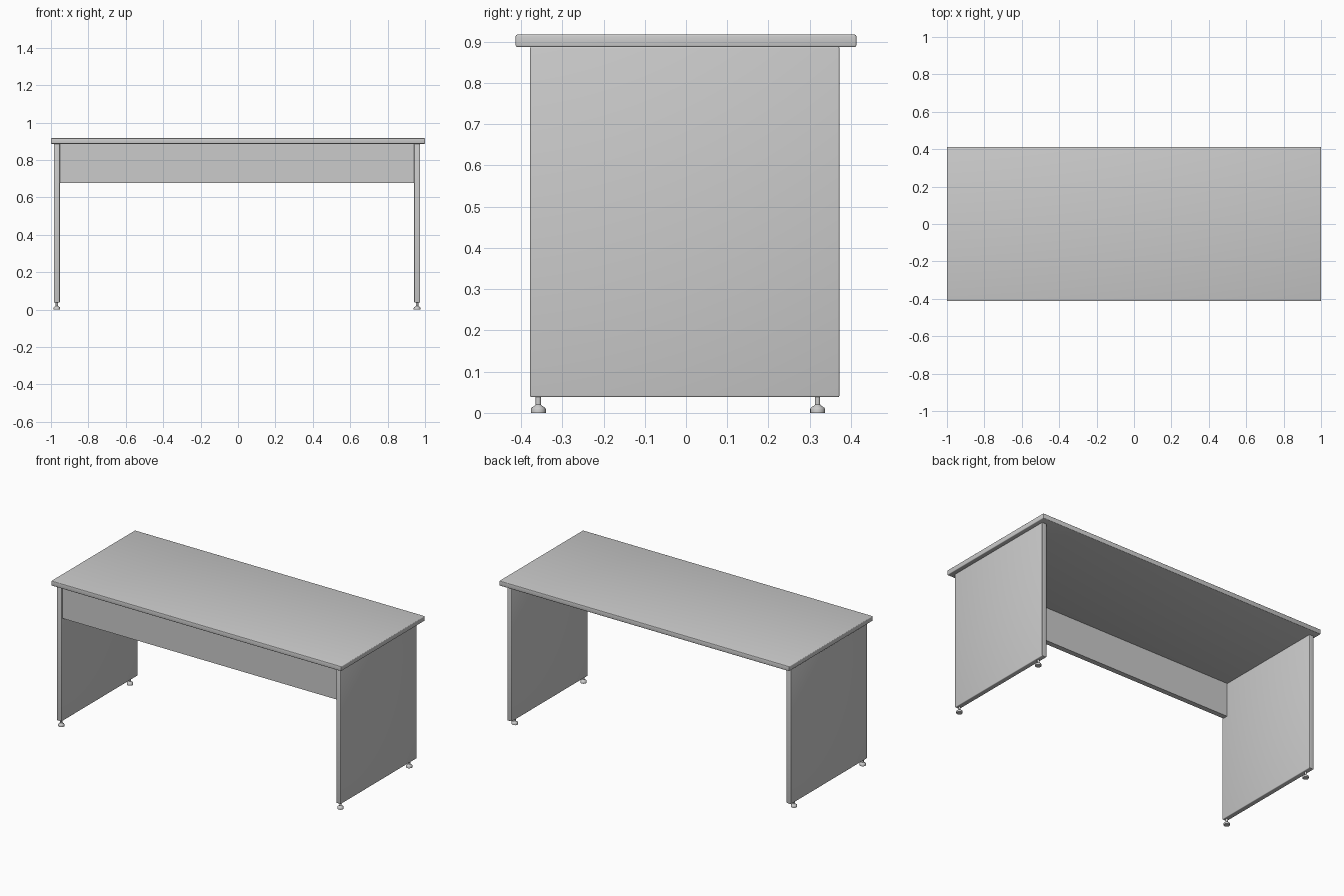
import bpy, bmesh, math

if "Cube" in bpy.data.objects:
    bpy.data.objects.remove(bpy.data.objects["Cube"])

def finish(name, bm):
    me = bpy.data.meshes.new(name)
    bm.to_mesh(me)
    bm.free()
    ob = bpy.data.objects.new(name, me)
    bpy.context.collection.objects.link(ob)
    bpy.ops.object.select_all(action='DESELECT')
    ob.select_set(True)
    bpy.context.view_layer.objects.active = ob
    bpy.ops.object.shade_smooth_by_angle(angle=math.radians(35))
    return ob

def board(name, x, y, z, bevel=0.0):
    """Box from (min, max) ranges with softly rounded edges."""
    bm = bmesh.new()
    bmesh.ops.create_cube(bm, size=1)
    for v in bm.verts:
        v.co = [r[0] if c < 0 else r[1] for c, r in zip(v.co, (x, y, z))]
    if bevel:
        bmesh.ops.bevel(bm, geom=bm.edges[:], offset=bevel, segments=3,
                        profile=0.5, affect='EDGES')
    return finish(name, bm)

def foot(name, x, y, profile, sides=16):
    """Levelling foot turned from a radius/height profile."""
    bm = bmesh.new()
    rings = [[bm.verts.new((x + r * math.cos(2 * math.pi * i / sides),
                            y + r * math.sin(2 * math.pi * i / sides), z))
              for i in range(sides)] for r, z in profile]
    for a, b in zip(rings, rings[1:]):
        for i in range(sides):
            j = (i + 1) % sides
            bm.faces.new((a[i], a[j], b[j], b[i]))
    bm.faces.new(rings[0][::-1])
    bm.faces.new(rings[-1])
    return finish(name, bm)

# Table top
board("table_top", (-1, 1), (-0.413, 0.413), (0.887, 0.917), 0.004)

# Side panels, slightly off centre under the top
MID, OUT, THICK = -0.0055, 0.979, 0.032
FOOT = [(0.018, 0), (0.018, 0.009), (0.016, 0.013), (0.008, 0.018),
        (0.0065, 0.02), (0.0065, 0.041)]
for side, s in (("left", -1), ("right", 1)):
    xs = sorted((MID + s * OUT, MID + s * (OUT - THICK)))
    board(side + "_panel", xs, (-0.378, 0.372), (0.038, 0.888), 0.004)
    for end, y in (("front", -0.358), ("back", 0.319)):
        foot(f"{side}_{end}_foot", sum(xs) / 2, y, FOOT)

# Modesty panel between the sides
inner = OUT - THICK
board("modesty_panel", (MID - inner, MID + inner), (-0.368, -0.336), (0.678, 0.888))
